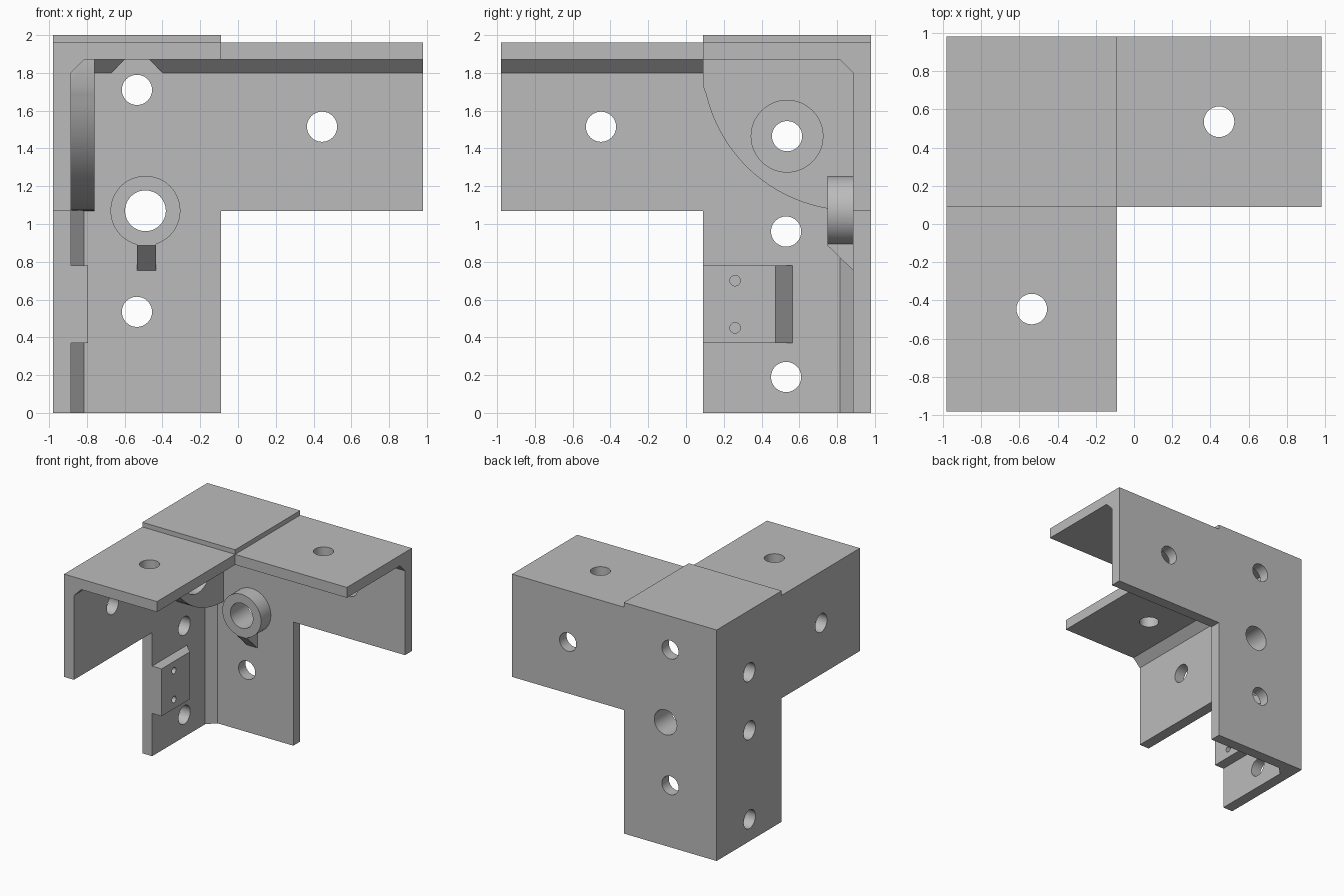
import bpy, bmesh, math
from mathutils import Vector

if "Cube" in bpy.data.objects:
    bpy.data.objects.remove(bpy.data.objects["Cube"])

W, I, E = 0.98, 0.885, 0.09          # outer face, inner face, arm edge
LOW, CEIL, ARM, C = 1.07, 1.87, 1.96, 0.07   # arm bottom, ceiling, arm top, chamfer

grey = bpy.data.materials.new("plain_grey")
grey.diffuse_color = (0.5, 0.5, 0.5, 1)
grey.use_nodes = True
grey.node_tree.nodes["Principled BSDF"].inputs["Base Color"].default_value = grey.diffuse_color


def prism(name, pts, axis, a, b):
    """Extrude a 2D profile along an axis: x uses (y,z), y uses (x,z), z uses (x,y)."""
    def place(p, t):
        return {"x": (t, p[0], p[1]), "y": (p[0], t, p[1]), "z": (p[0], p[1], t)}[axis]
    bm = bmesh.new()
    face = bm.faces.new([bm.verts.new(place(p, a)) for p in pts])
    ext = bmesh.ops.extrude_face_region(bm, geom=[face])
    shift = Vector(place((0, 0), b - a))
    bmesh.ops.translate(bm, vec=shift, verts=[g for g in ext["geom"] if isinstance(g, bmesh.types.BMVert)])
    bmesh.ops.recalc_face_normals(bm, faces=bm.faces)
    me = bpy.data.meshes.new(name)
    bm.to_mesh(me)
    bm.free()
    me.materials.append(grey)
    ob = bpy.data.objects.new(name, me)
    bpy.context.collection.objects.link(ob)
    return ob


def rect(x0, y0, x1, y1):
    return [(x0, y0), (x1, y0), (x1, y1), (x0, y1)]


def circle(x, y, r, n=48):
    return [(x + r * math.cos(2 * math.pi * k / n), y + r * math.sin(2 * math.pi * k / n)) for k in range(n)]


def combine(base, other, op):
    mod = base.modifiers.new(op.lower(), "BOOLEAN")
    mod.operation, mod.solver, mod.object = op, "EXACT", other
    bpy.context.view_layer.objects.active = base
    bpy.ops.object.modifier_apply(modifier=mod.name)
    bpy.data.objects.remove(other)


# Back wall is the base of the bracket
bracket = prism("corner_bracket", [(-W, 0), (-E, 0), (-E, LOW), (W, LOW), (W, ARM), (-W, ARM)], "y", I, W)

# Gusset: quarter disc cut off at the wall edge
r = 0.8
a0 = math.pi + math.asin(0.14 / r)
arc = [(I + r * math.cos(a), CEIL + r * math.sin(a))
       for a in [a0 + (1.5 * math.pi - a0) * k / 24 for k in range(25)]]
gusset = [(E, CEIL + 0.02), (E, arc[0][1])] + arc[1:] + [(I + 0.02, LOW), (I + 0.02, CEIL + 0.02)]

o = 0.02  # overlap into neighbouring walls
parts = [
    prism("left_wall", [(W, 0), (E, 0), (E, LOW), (-W, LOW), (-W, ARM), (W, ARM)], "x", -W, -I),
    prism("top_plate", [(-W, -W), (-E, -W), (-E, E), (W, E), (W, W), (-W, W)], "z", CEIL, ARM),
    prism("top_pad", rect(-W, E, -E, W), "z", CEIL, 2.0),
    # Inner corner chamfers
    prism("upright_chamfer", [(-I - o, I + o), (-I - o, I - C - o), (-I + C + o, I + o)], "z", 0, CEIL + o),
    prism("back_chamfer", [(I + o, CEIL + o), (I - C - o, CEIL + o), (I + o, CEIL - C - o)], "x", -I - o, W),
    prism("left_chamfer", [(-I - o, CEIL + o), (-I + C + o, CEIL + o), (-I - o, CEIL - C - o)], "y", -W, I + o),
    prism("gusset", gusset, "x", -I - o, -0.76),
    # Mounting tab with a sloped rear end
    prism("tab", [(-I - o, E), (-0.795, E), (-0.795, 0.475), (-I - o, 0.585)], "z", 0.37, 0.78),
    # Round boss and its support rib
    prism("boss_rib", [(0.75, 0.885), (I + o, 0.735), (I + o, 0.97), (0.75, 0.97)], "x", -0.535, -0.435),
    prism("boss", circle(-0.49, 1.07, 0.185), "y", 0.75, I + o),
]
for p in parts:
    combine(bracket, p, "UNION")

# Screw holes, bolt-head recess, chamfer notch, tab pilot holes
cutters = [prism("hole", circle(y, z, 0.08, 32), "x", -1.1, -0.7)
           for y, z in [(0.53, 0.19), (0.53, 0.96), (0.535, 1.465), (-0.45, 1.515)]]
cutters += [prism("hole", circle(x, z, 0.08, 32), "y", 0.84, 1.1)
            for x, z in [(-0.535, 0.535), (-0.535, 1.71), (0.445, 1.515)]]
cutters += [prism("hole", circle(x, y, 0.08, 32), "z", 1.7, 2.1)
            for x, y in [(0.445, 0.535), (-0.535, -0.445)]]
cutters += [prism("pilot", circle(0.26, z, 0.028, 16), "x", -0.93, -0.7) for z in (0.45, 0.7)]
cutters += [
    prism("boss_hole", circle(-0.49, 1.07, 0.108), "y", 0.6, 1.1),
    prism("recess", circle(0.535, 1.465, 0.19), "x", -I, -0.7),
    prism("notch", [(-0.67, 1.79), (-0.4, 1.79), (-0.4, 1.8), (-0.47, CEIL), (-0.6, CEIL), (-0.67, 1.8)],
          "y", 0.75, I),
]
for c in cutters:
    combine(bracket, c, "DIFFERENCE")

bracket.select_set(True)
bpy.context.view_layer.objects.active = bracket
bpy.ops.object.shade_smooth_by_angle(angle=math.radians(25))
